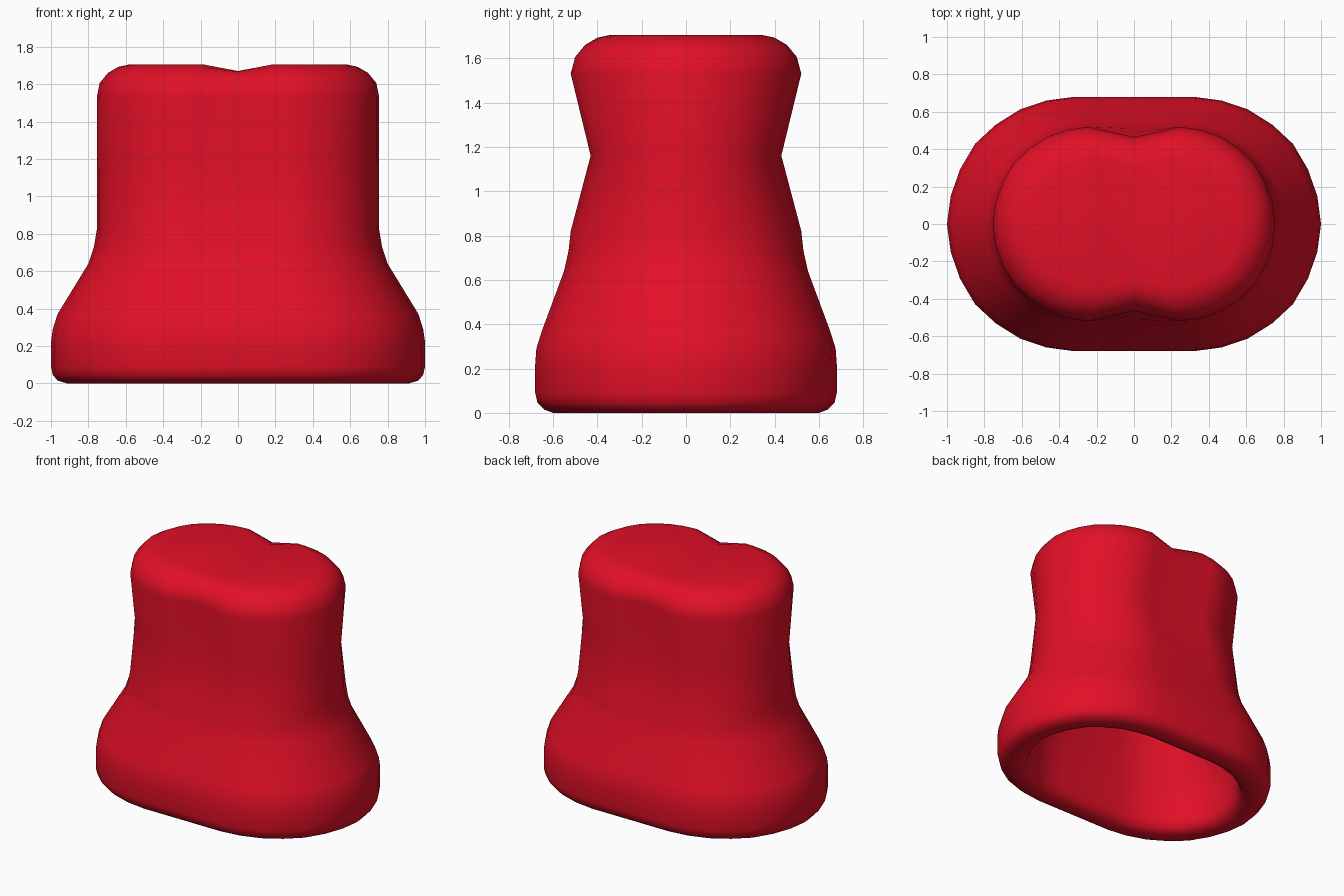
import bpy, bmesh

if "Cube" in bpy.data.objects:
    bpy.data.objects.remove(bpy.data.objects["Cube"])

red = bpy.data.materials.new("bright red")
red.diffuse_color = (0.76, 0.005, 0.02, 1)
red.use_nodes = True
red.node_tree.nodes["Principled BSDF"].inputs["Base Color"].default_value = red.diffuse_color

# Quarter outline of the unit cross-section: rounded ends, flat front and back
quarter = [(1, 0), (.98, .22), (.93, .43), (.85, .63), (.74, .78),
           (.61, .90), (.47, .97), (.32, 1.0), (0, 1.0)]
half = quarter + [(-x, y) for x, y in quarter[-2::-1]]
outline = half + [(x, -y) for x, y in half[-2:0:-1]]
N = len(outline)

# Rings from the cavity ceiling down, around the rim and up the outside:
# (half width, half depth, height, centre groove depth, centre dip)
rings = [
    (.45, .26, 1.50, 0, 0), (.55, .33, 1.42, 0, 0), (.56, .26, 1.16, 0, 0),
    (.57, .34, .80, 0, 0), (.62, .38, .62, 0, 0), (.77, .47, .33, 0, 0),
    (.79, .48, .20, 0, 0), (.79, .48, .08, 0, 0), (.81, .50, .025, 0, 0),
    (.86, .54, 0, 0, 0),
    (.915, .60, 0, 0, 0), (.965, .64, .015, 0, 0), (.99, .67, .045, 0, 0),
    (1.0, .68, .09, 0, 0), (1.0, .68, .22, 0, 0), (.99, .675, .29, 0, 0),
    (.965, .65, .37, 0, 0), (.80, .55, .64, .01, 0), (.77, .53, .73, .02, 0),
    (.755, .52, .82, .03, 0), (.755, .43, 1.16, .045, 0),
    (.755, .52, 1.53, .055, 0), (.74, .50, 1.605, .055, .005),
    (.695, .455, 1.66, .055, .015), (.64, .40, 1.692, .05, .025),
    (.58, .34, 1.705, .045, .035),
]

bm = bmesh.new()
loops = []
for w, d, z, groove, dip in rings:
    loop = []
    for x, y in outline:
        mid = abs(x) < 1e-6
        yy = y * (d - groove if mid else d)
        loop.append(bm.verts.new((x * w, yy, z - (dip if mid else 0))))
    loops.append(loop)

# Walls
for a, b in zip(loops, loops[1:]):
    for i in range(N):
        j = (i + 1) % N
        bm.faces.new((a[i], a[j], b[j], b[i]))


# Cavity ceiling and outer top, filled with strips running front to back
def cap(v):
    for i in range(N // 2):
        f = [v[i], v[i + 1], v[N - i - 1], v[(N - i) % N]]
        bm.faces.new(list(dict.fromkeys(f)))


cap(loops[0])
cap(loops[-1])
bmesh.ops.recalc_face_normals(bm, faces=bm.faces)
for f in bm.faces:
    f.smooth = True

mesh = bpy.data.meshes.new("hollow_cap")
bm.to_mesh(mesh)
bm.free()
mesh.materials.append(red)
obj = bpy.data.objects.new("hollow_cap", mesh)
bpy.context.collection.objects.link(obj)
